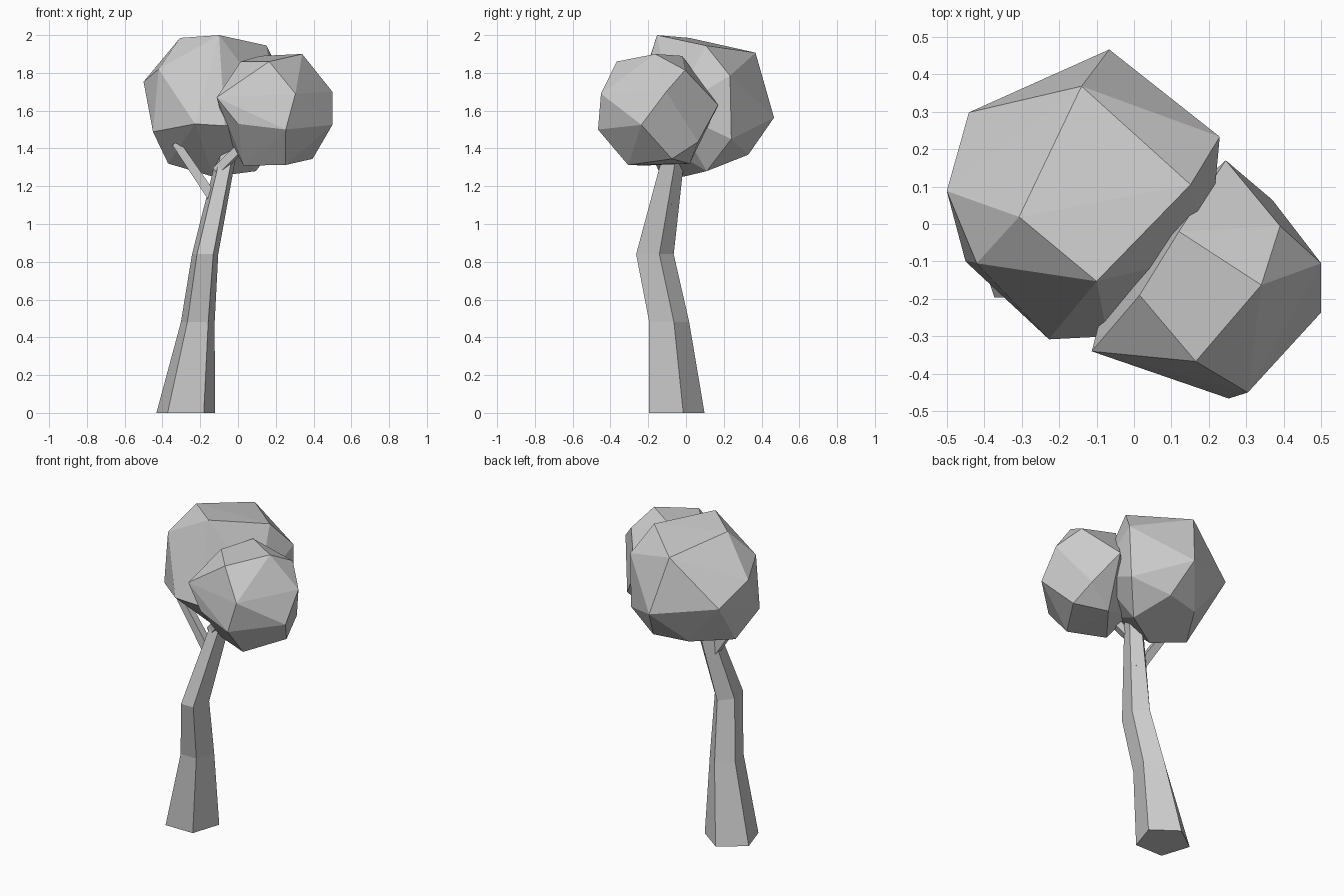
import bpy, bmesh, math
from mathutils import Vector


def finish(name, bm):
    bmesh.ops.recalc_face_normals(bm, faces=bm.faces[:])
    me = bpy.data.meshes.new(name)
    bm.to_mesh(me)
    bm.free()
    ob = bpy.data.objects.new(name, me)
    bpy.context.collection.objects.link(ob)
    return ob


def foliage(name, pts):
    # faceted crown: convex hull of its corner points
    bm = bmesh.new()
    for p in pts:
        bm.verts.new(p)
    bmesh.ops.convex_hull(bm, input=bm.verts[:])
    bmesh.ops.delete(bm, geom=[v for v in bm.verts if not v.link_faces], context='VERTS')
    return finish(name, bm)


def loft(name, rings):
    # skin a list of equal-length rings and cap both ends
    bm = bmesh.new()
    vs = [[bm.verts.new(p) for p in r] for r in rings]
    n = len(vs[0])
    for a, b in zip(vs, vs[1:]):
        for i in range(n):
            j = (i + 1) % n
            bm.faces.new((a[i], a[j], b[j], b[i]))
    bm.faces.new(vs[0][::-1])
    bm.faces.new(vs[-1])
    return finish(name, bm)


def branch(name, a, b, r0, r1, sides=4):
    a, b = Vector(a), Vector(b)
    q = (b - a).to_track_quat('Z', 'Y')
    angs = [2 * math.pi * (i + 0.5) / sides for i in range(sides)]
    loft(name, [[c + q @ Vector((r * math.cos(t), r * math.sin(t), 0)) for t in angs]
                for c, r in ((a, r0), (b, r1))])


# five-sided bent trunk: centre x, y, z, radius x, radius y
stations = [(-0.277, -0.065, 0.0, 0.163, 0.163),
            (-0.213, -0.100, 0.48, 0.094, 0.117),
            (-0.174, -0.175, 0.84, 0.073, 0.110),
            (-0.070, -0.080, 1.32, 0.055, 0.068),
            (-0.050, -0.062, 1.42, 0.050, 0.060)]
angles = [math.radians(90 + 72 * i) for i in range(5)]
loft("trunk", [[(x + rx * math.cos(t), y + ry * math.sin(t), z) for t in angles]
               for x, y, z, rx, ry in stations])

# two short branches
branch("left_branch", (-0.10, -0.10, 1.09), (-0.33, -0.10, 1.43), 0.038, 0.030)
branch("right_branch", (-0.11, -0.11, 1.28), (0.09, -0.20, 1.48), 0.032, 0.030)

# large rear crown
foliage("large_crown", [
    (-0.10, -0.153, 2.0), (-0.307, 0.019, 1.985), (0.151, 0.105, 1.945),
    (-0.14, 0.368, 1.907), (0.229, 0.233, 1.785), (-0.42, -0.105, 1.82),
    (-0.50, 0.088, 1.753), (-0.441, 0.298, 1.63), (-0.066, 0.466, 1.563),
    (-0.45, -0.10, 1.488), (-0.227, -0.308, 1.53), (-0.07, -0.30, 1.52),
    (0.20, -0.08, 1.60), (0.22, 0.24, 1.45), (-0.37, 0.03, 1.32),
    (-0.22, 0.28, 1.36), (0.0, 0.33, 1.367), (0.095, 0.11, 1.28),
    (-0.13, -0.016, 1.25)])

# small front crown
foliage("small_crown", [
    (0.165, -0.367, 1.86), (0.34, -0.163, 1.90), (0.39, -0.005, 1.815),
    (0.304, -0.45, 1.69), (0.253, -0.466, 1.50), (0.50, -0.105, 1.70),
    (0.50, -0.236, 1.525), (0.37, 0.064, 1.435), (0.245, 0.17, 1.63),
    (-0.113, -0.34, 1.67), (0.0, -0.375, 1.53), (0.25, -0.306, 1.312),
    (0.395, -0.075, 1.345), (0.03, -0.21, 1.31), (0.015, -0.19, 1.86),
    (0.12, -0.02, 1.89), (0.21, 0.02, 1.32), (-0.05, -0.1, 1.45)])
